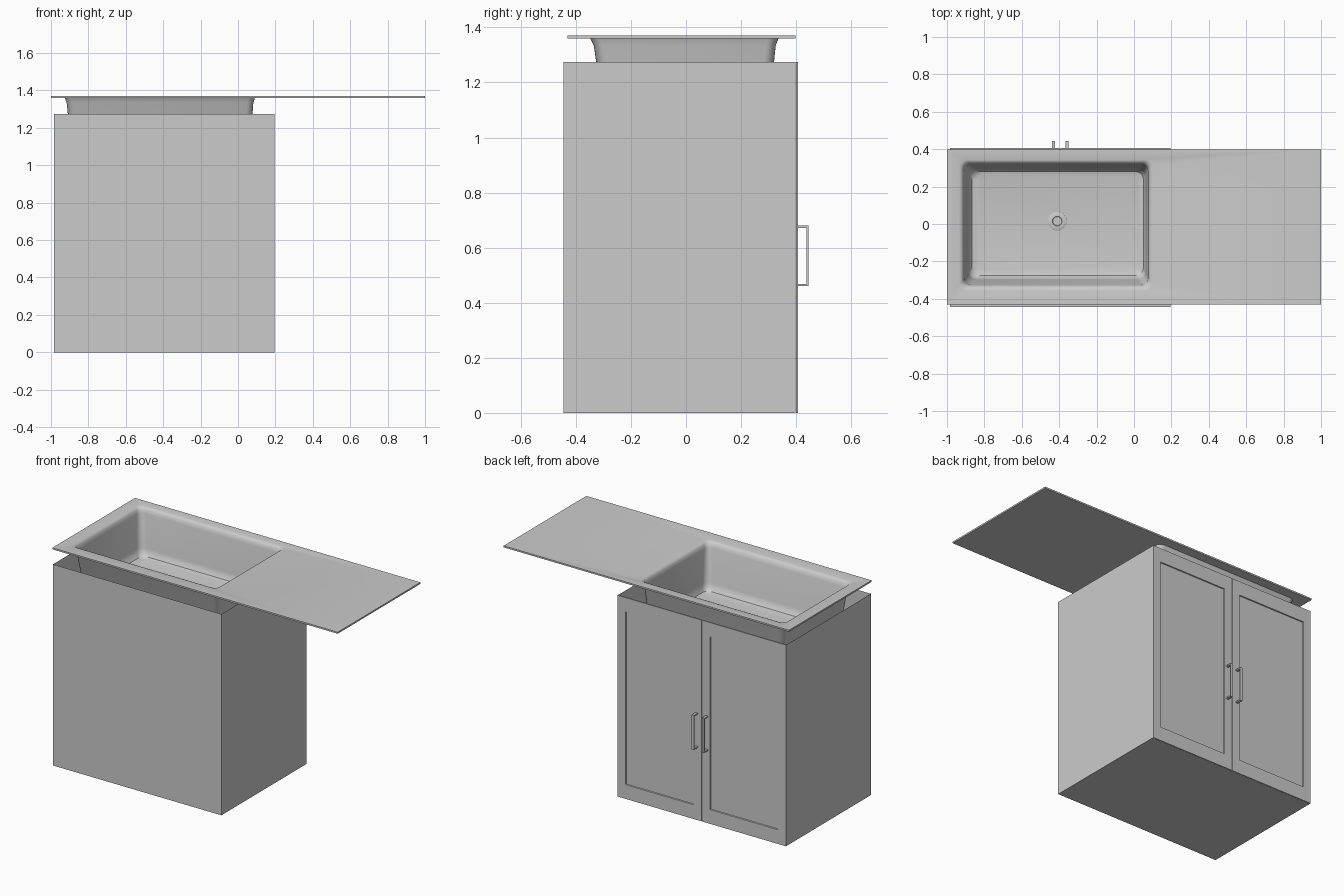
import bpy, bmesh, math

if "Cube" in bpy.data.objects:
    bpy.data.objects.remove(bpy.data.objects["Cube"])

grey = bpy.data.materials.new("light_grey")
grey.diffuse_color = (0.6, 0.6, 0.6, 1)
grey.use_nodes = True
grey.node_tree.nodes["Principled BSDF"].inputs["Base Color"].default_value = grey.diffuse_color


def finish(name, bm, smooth=False):
    bmesh.ops.remove_doubles(bm, verts=bm.verts, dist=1e-5)
    bmesh.ops.recalc_face_normals(bm, faces=bm.faces)
    me = bpy.data.meshes.new(name)
    bm.to_mesh(me)
    bm.free()
    me.materials.append(grey)
    if smooth:
        me.polygons.foreach_set("use_smooth", [True] * len(me.polygons))
        me.set_sharp_from_angle(angle=math.radians(35))
    ob = bpy.data.objects.new(name, me)
    bpy.context.collection.objects.link(ob)
    return ob


def add_box(bm, x0, x1, y0, y1, z0, z1):
    vs = bmesh.ops.create_cube(bm, size=1)["verts"]
    for v in vs:
        v.co = (x1 if v.co.x > 0 else x0, y1 if v.co.y > 0 else y0, z1 if v.co.z > 0 else z0)
    return vs


def loft(bm, loops, caps=True):
    rings = [[bm.verts.new(p) for p in loop] for loop in loops]
    for a, b in zip(rings, rings[1:]):
        for i in range(len(a)):
            j = (i + 1) % len(a)
            bm.faces.new((a[i], a[j], b[j], b[i]))
    if caps:
        bm.faces.new(rings[0])
        bm.faces.new(rings[-1])


def round_rect(x0, x1, y0, y1, r, z, k=5):
    corners = [(x1 - r, y1 - r), (x0 + r, y1 - r), (x0 + r, y0 + r), (x1 - r, y0 + r)]
    return [(cx + r * math.cos(a), cy + r * math.sin(a), z)
            for q, (cx, cy) in enumerate(corners)
            for a in [math.pi / 2 * (q + i / k) for i in range(k + 1)]]


# cabinet body, open at the top
bm = bmesh.new()
add_box(bm, -0.985, 0.195, -0.445, 0.398, 0, 1.275)
bm.faces.ensure_lookup_table()
top = max(bm.faces, key=lambda f: f.calc_center_median().z)
bmesh.ops.delete(bm, geom=[top], context="FACES_ONLY")
finish("cabinet_body", bm)

# countertop and basin in one lofted shell: inside, rim, counter, underside
profile = [
    (-0.84, 0.035, -0.25, 0.26, 0.03, 1.080),
    (-0.865, 0.05, -0.275, 0.28, 0.04, 1.086),
    (-0.88, 0.058, -0.29, 0.292, 0.04, 1.105),
    (-0.887, 0.062, -0.297, 0.297, 0.04, 1.13),
    (-0.908, 0.075, -0.325, 0.318, 0.035, 1.335),
    (-0.914, 0.08, -0.333, 0.324, 0.035, 1.356),
    (-0.922, 0.088, -0.342, 0.332, 0.035, 1.366),
    (-0.935, 0.10, -0.355, 0.342, 0.035, 1.370),
    (-1, 1, -0.43, 0.397, 0, 1.370),
    (-1, 1, -0.43, 0.397, 0, 1.360),
    (-0.926, 0.09, -0.348, 0.336, 0.035, 1.360),
    (-0.916, 0.082, -0.335, 0.326, 0.035, 1.335),
    (-0.895, 0.068, -0.305, 0.304, 0.04, 1.13),
    (-0.87, 0.055, -0.28, 0.285, 0.04, 1.076),
    (-0.84, 0.035, -0.25, 0.26, 0.03, 1.072),
]
bm = bmesh.new()
loft(bm, [round_rect(*p) for p in profile])
finish("countertop_basin", bm, True)

# drain ring with a recessed centre and a small plug
bm = bmesh.new()


def circle(r, z, n=24):
    return [(-0.41 + r * math.cos(2 * math.pi * i / n), 0.015 + r * math.sin(2 * math.pi * i / n), z)
            for i in range(n)]


loft(bm, [circle(r, z) for r, z in
          [(0.05, 1.079), (0.05, 1.084), (0.045, 1.087), (0.026, 1.086), (0.024, 1.081)]])
loft(bm, [circle(r, z) for r, z in [(0.012, 1.081), (0.012, 1.086)]])
finish("drain", bm, True)

# doors with recessed panels, and bar handles
for side, s in (("left", 1), ("right", -1)):
    xa, xb = sorted((-0.395 + s * 0.002, -0.395 + s * 0.59))
    bm = bmesh.new()
    ins = (0.055, 0.09)

    def rect(dx, dz, y):
        return [(xa + dx, y, dz), (xb - dx, y, dz), (xb - dx, y, 1.275 - dz), (xa + dx, y, 1.275 - dz)]

    loft(bm, [rect(0, 0, 0.399), rect(0, 0, 0.406), rect(*ins, 0.406),
              rect(ins[0] + 0.002, ins[1] + 0.002, 0.4)])
    finish(side + "_door", bm)

    hx = -0.395 + s * 0.036
    bm = bmesh.new()
    add_box(bm, hx - 0.008, hx + 0.008, 0.438, 0.445, 0.46, 0.68)
    for z in (0.46, 0.672):
        add_box(bm, hx - 0.008, hx + 0.008, 0.404, 0.438, z, z + 0.008)
    finish(side + "_handle", bm)
